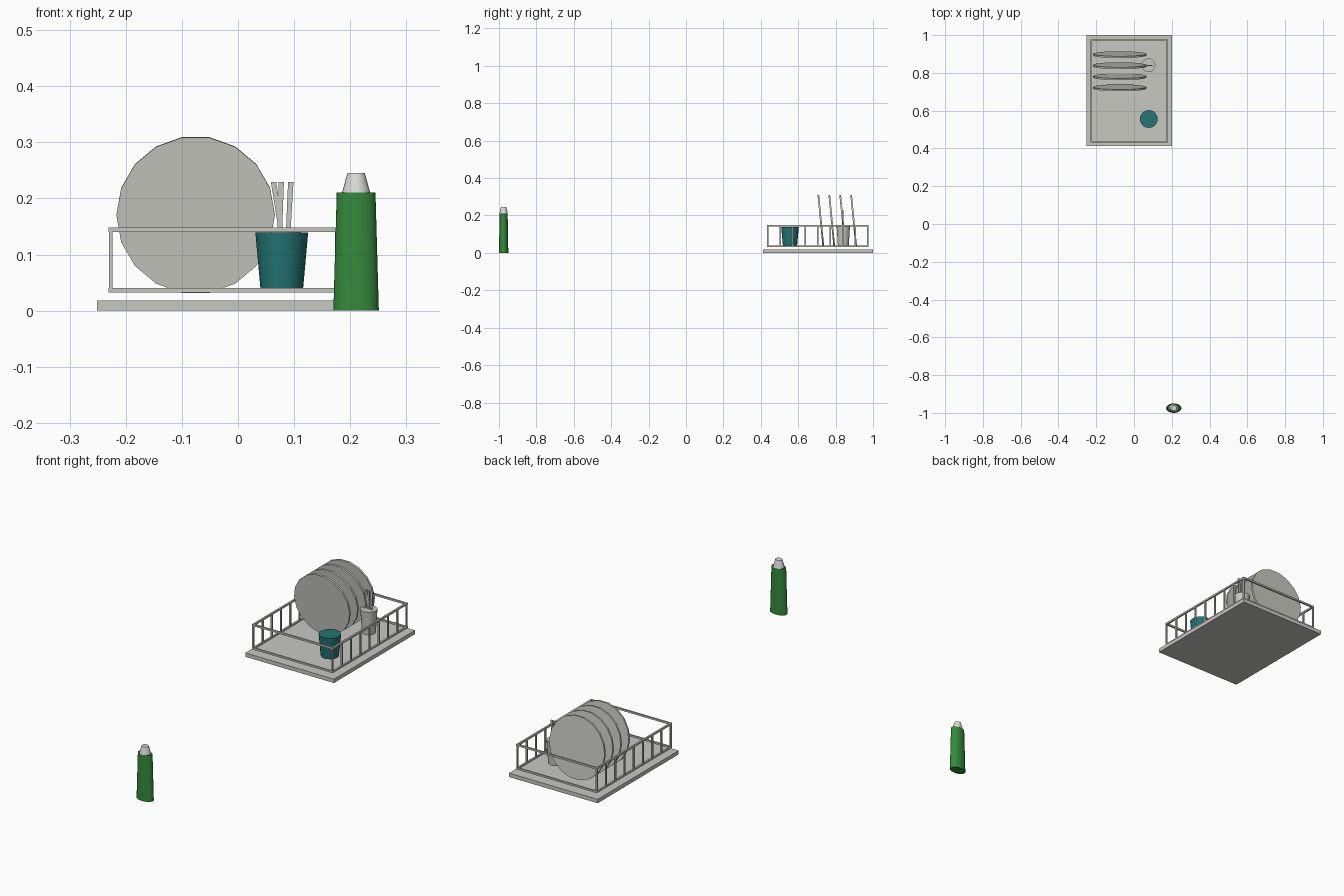
import bpy, math
from mathutils import Vector

if "Cube" in bpy.data.objects:
    bpy.data.objects.remove(bpy.data.objects["Cube"])


def mat(name, rgb):
    m = bpy.data.materials.new(name)
    m.diffuse_color = (*rgb, 1)
    m.use_nodes = True
    m.node_tree.nodes["Principled BSDF"].inputs["Base Color"].default_value = m.diffuse_color
    return m


GREY = mat("light_grey", (0.58, 0.58, 0.54))
WHITE = mat("off_white", (0.70, 0.70, 0.68))
TEAL = mat("teal", (0.017, 0.175, 0.175))
GREEN = mat("bottle_green", (0.035, 0.25, 0.045))


def finish(name, m, smooth=False):
    o = bpy.context.object
    o.name = name
    o.data.materials.append(m)
    if smooth:
        bpy.ops.object.shade_smooth_by_angle(angle=math.radians(50))
    return o


def box(name, lo, hi, m):
    lo, hi = Vector(lo), Vector(hi)
    bpy.ops.mesh.primitive_cube_add(size=1, location=(lo + hi) / 2)
    bpy.context.object.scale = hi - lo
    bpy.ops.object.transform_apply(location=False, rotation=False, scale=True)
    return finish(name, m)


def cone(name, x, y, z0, z1, r0, r1, m, squash=1, sides=20):
    bpy.ops.mesh.primitive_cone_add(vertices=sides, radius1=r0, radius2=r1,
                                    depth=z1 - z0, location=(x, y, (z0 + z1) / 2))
    bpy.context.object.scale = (1, squash, 1)
    bpy.ops.object.transform_apply(location=False, rotation=False, scale=True)
    return finish(name, m, True)


# drip tray
box("drip_tray", (-0.251, 0.412, 0), (0.2, 1.0, 0.018), GREY)

# wire rack: two rectangular loops joined by posts along the long sides
X0, X1, Y0, Y1, T = -0.231, 0.18, 0.432, 0.977, 0.008
for level, z in (("lower", 0.032), ("upper", 0.140)):
    for side, x in (("left", X0), ("right", X1 - T)):
        box(f"{level}_{side}_rail", (x, Y0, z), (x + T, Y1, z + T), GREY)
    for side, y in (("front", Y0), ("back", Y1 - T)):
        box(f"{level}_{side}_rail", (X0 + T, y, z), (X1 - T, y + T, z + T), GREY)
POSTS = 9
for i in range(POSTS):
    y = Y0 + (Y1 - Y0 - T) * i / (POSTS - 1)
    for side, x in (("left", X0), ("right", X1 - T)):
        box(f"{side}_post_{i + 1}", (x + 0.001, y, 0.04), (x + T - 0.001, y + T, 0.14), GREY)

# leaning plates
for i in range(4):
    bpy.ops.mesh.primitive_cylinder_add(
        vertices=18, radius=0.1412, depth=0.009,
        location=(-0.0755, 0.721 + 0.0585 * i, 0.1705),
        rotation=(math.radians(90 + 5.5), math.radians(0), 0))
    o = finish(f"plate_{i + 1}", GREY)
    # put a corner of the outline at the left and right, an edge at the top
    for v in o.data.vertices:
        a = math.atan2(v.co.y, v.co.x)
        a = round((a - math.pi / 2) / (math.pi / 9)) * math.pi / 9
        v.co.x, v.co.y = 0.1412 * math.cos(a), 0.1412 * math.sin(a)

# upright cup
cone("cup", 0.078, 0.556, 0.039, 0.139, 0.038, 0.047, TEAL)

# cutlery holder with three pieces of cutlery
cone("cutlery_holder", 0.077, 0.841, 0.036, 0.145, 0.029, 0.036, GREY)
for i, (top, low) in enumerate(((0.0635, 0.077), (0.077, 0.0745), (0.094, 0.0895))):
    o = box(f"cutlery_{i + 1}", (top - 0.0048, 0.837, 0.14), (top + 0.0048, 0.843, 0.229), GREY)
    for v in o.data.vertices:
        if v.co.z < 0:
            v.co.x = v.co.x * 0.85 + low - top

# soap bottle and cap
cone("soap_bottle", 0.2105, -0.975, 0, 0.211, 0.0405, 0.0345, GREEN, 0.62)
cone("bottle_cap", 0.2105, -0.975, 0.211, 0.245, 0.025, 0.0155, WHITE, 0.9)
